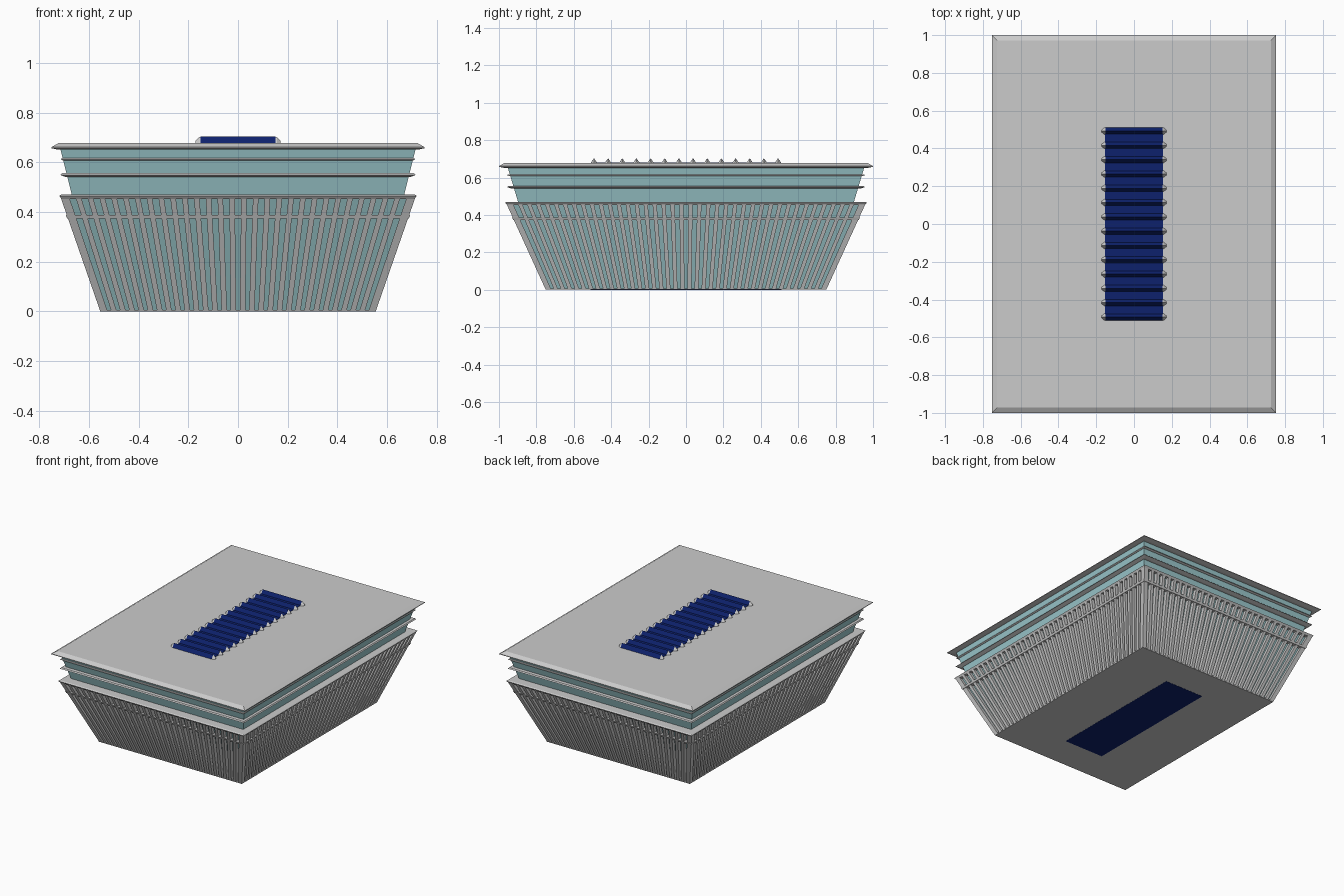
import bpy, bmesh
from mathutils import Vector

if "Cube" in bpy.data.objects:
    bpy.data.objects.remove(bpy.data.objects["Cube"])


def material(name, rgb):
    m = bpy.data.materials.new(name)
    m.diffuse_color = (*rgb, 1)
    m.use_nodes = True
    m.node_tree.nodes["Principled BSDF"].inputs["Base Color"].default_value = m.diffuse_color
    return m


TEAL = material("teal_glass", (0.34, 0.6, 0.63))
BLUE = material("blue_glass", (0.004, 0.015, 0.15))


def finish(name, bm, mats=()):
    bmesh.ops.recalc_face_normals(bm, faces=bm.faces)
    me = bpy.data.meshes.new(name)
    bm.to_mesh(me)
    bm.free()
    for m in mats:
        me.materials.append(m)
    ob = bpy.data.objects.new(name, me)
    bpy.context.collection.objects.link(ob)
    return ob


def loft(bm, loops):
    """Bridge a stack of closed point loops and cap both ends."""
    rows = [[bm.verts.new(p) for p in lp] for lp in loops]
    n = len(rows[0])
    for a, b in zip(rows, rows[1:]):
        for i in range(n):
            bm.faces.new((a[i], a[(i + 1) % n], b[(i + 1) % n], b[i]))
    bm.faces.new(rows[0][::-1])
    bm.faces.new(rows[-1])


def tiers(name, stations, mats=()):
    """Stacked rectangles given as (half x, half y, z)."""
    bm = bmesh.new()
    loft(bm, [[(-x, -y, z), (x, -y, z), (x, y, z), (-x, y, z)] for x, y, z in stations])
    return finish(name, bm, mats)


# Overall slope of the finned lower storeys
BX, BY, TX, TY, TZ = 0.555, 0.75, 0.715, 0.96, 0.46
DEPTH = 0.028

# Glass bodies and floor
tiers("lower_glass", [(BX - 0.026, BY - 0.026, 0.004), (TX - 0.026, TY - 0.026, TZ)], [TEAL])
tiers("upper_glass", [(0.667, 0.895, 0.46), (0.717, 0.955, 0.66)], [TEAL])
tiers("floor_slab", [(BX, BY, 0), (BX + 0.002, BY + 0.002, 0.006)])

# Ledges and roof
tiers("rail_ledge", [(0.688, 0.924, 0.374), (0.694, 0.93, 0.387)])
tiers("fin_cap_ledge", [(TX - 0.004, TY - 0.004, 0.452), (0.72, 0.967, 0.465), (0.712, 0.959, 0.47)])
tiers("middle_ledge", [(0.692, 0.932, 0.54), (0.716, 0.957, 0.549), (0.71, 0.95, 0.556)])
tiers("upper_ledge", [(0.706, 0.944, 0.607), (0.713, 0.956, 0.612), (0.71, 0.953, 0.617)])
tiers("roof", [(0.725, 0.97, 0.651), (0.752, 1.0, 0.657), (0.752, 1.0, 0.661), (0.724, 0.972, 0.677)])


# Fins fan outwards on each of the four faces
def fins(name, count, along, bottom, top, out_b, out_t):
    bm = bmesh.new()
    half = 0.011
    for side in (-1, 1):
        for i in range(count):
            t = -1 + 2 * (i + 0.5) / count
            loops = []
            for w, o, z in ((bottom, out_b, 0), (top, out_t, TZ)):
                c = t * w
                pts = []
                for u, v in ((c - half, o), (c + half, o), (c + half, o - DEPTH), (c - half, o - DEPTH)):
                    v *= side
                    pts.append((u, v, z) if along == "x" else (v, u, z))
                loops.append(pts)
            loft(bm, loops)
    return finish(name, bm)


fins("front_back_fins", 30, "x", BX, TX, BY, TY)
fins("side_fins", 40, "y", BY, TY, BX, TX)

# Corner posts
bm = bmesh.new()
for sx in (-1, 1):
    for sy in (-1, 1):
        loft(bm, [[(sx * (x - a), sy * (y - b), z) for a, b in
                   ((0, 0), (DEPTH, 0), (DEPTH, DEPTH), (0, DEPTH))]
                  for x, y, z in ((BX, BY, 0), (TX, TY, TZ))])
finish("corner_posts", bm)

# Skylight panel on the roof and matching panel underneath
tiers("skylight_panel", [(0.153, 0.508, 0.67), (0.153, 0.508, 0.679)], [BLUE])
tiers("underside_panel", [(0.153, 0.51, 0), (0.153, 0.51, -0.001)], [BLUE])

# Skylight ridges: blue hipped prisms with grey end caps
bm_blue, bm_grey = bmesh.new(), bmesh.new()
for i in range(14):
    y = (i - 6.5) * 0.0757
    z0, z1, h = 0.676, 0.703, 0.019

    def section(x, k=1.0):
        return [(x, y - h * k, z0), (x, y + h * k, z0), (x, y, z0 + (z1 - z0) * k)]
    loft(bm_blue, [section(-0.152), section(0.152)])
    for s in (-1, 1):
        loft(bm_grey, [section(s * 0.15, 0.98), section(s * 0.157, 0.95), section(s * 0.172, 0.35)])
finish("skylight_ridges", bm_blue, [BLUE])
finish("skylight_end_caps", bm_grey)
